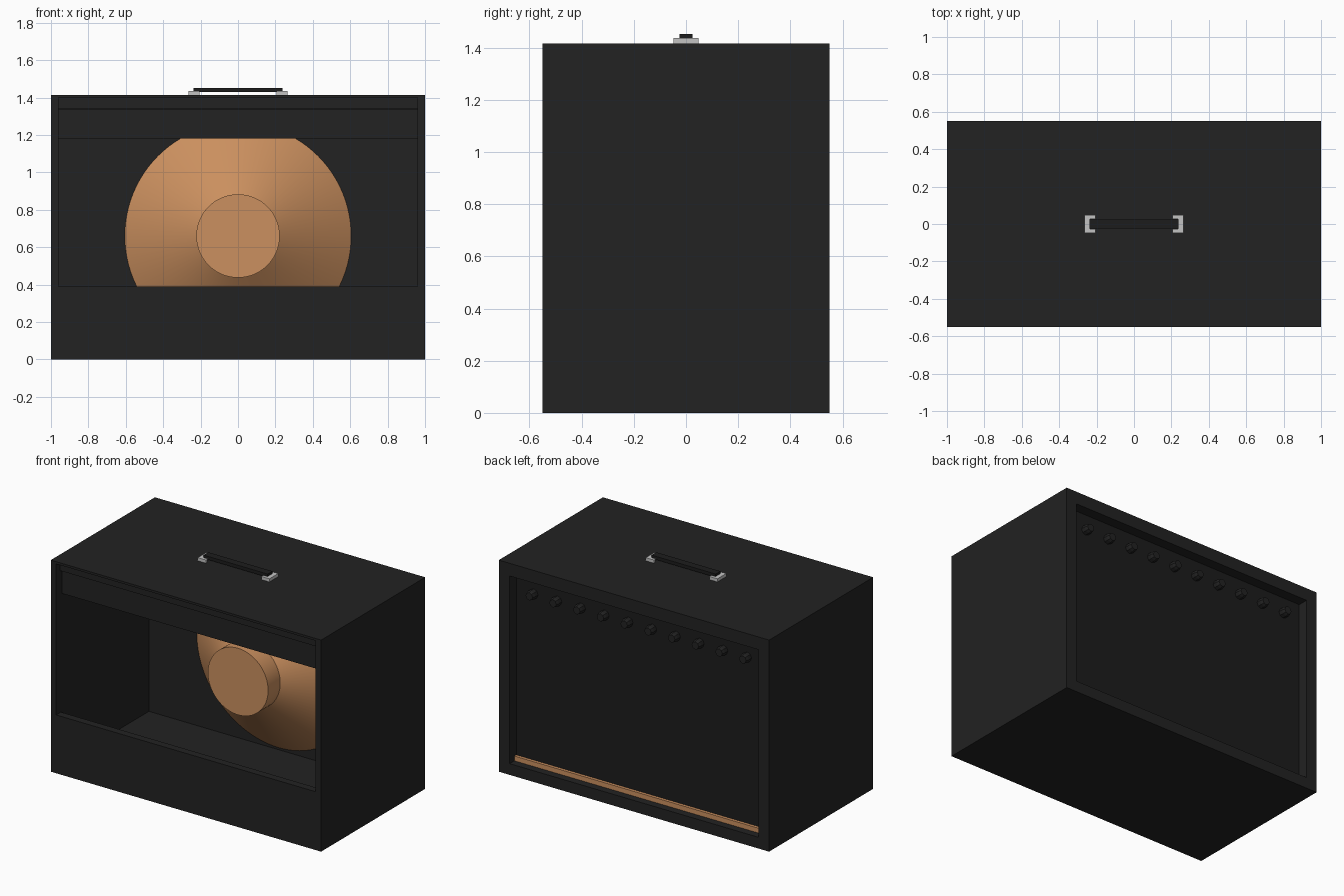
import bpy, bmesh, math

if "Cube" in bpy.data.objects:
    bpy.data.objects.remove(bpy.data.objects["Cube"])


def mat(name, rgb):
    m = bpy.data.materials.new(name)
    m.diffuse_color = (*rgb, 1)
    m.use_nodes = True
    m.node_tree.nodes["Principled BSDF"].inputs["Base Color"].default_value = m.diffuse_color
    return m


BLACK = mat("black_covering", (0.016, 0.016, 0.016))
CLOTH = mat("grille_black", (0.012, 0.012, 0.012))
COPPER = mat("copper", (0.60, 0.28, 0.115))
METAL = mat("light_metal", (0.55, 0.55, 0.55))


def finish(name, bm, material, smooth=False):
    bmesh.ops.recalc_face_normals(bm, faces=bm.faces)
    me = bpy.data.meshes.new(name)
    bm.to_mesh(me)
    bm.free()
    me.materials.append(material)
    ob = bpy.data.objects.new(name, me)
    bpy.context.collection.objects.link(ob)
    if smooth:
        bpy.ops.object.select_all(action='DESELECT')
        ob.select_set(True)
        bpy.context.view_layer.objects.active = ob
        bpy.ops.object.shade_smooth_by_angle(angle=math.radians(35))
    return ob


def box(name, x, y, z, material):
    bm = bmesh.new()
    bmesh.ops.create_cube(bm, size=1)
    for v in bm.verts:
        v.co = [r[0] if c < 0 else r[1] for c, r in zip(v.co, (x, y, z))]
    return finish(name, bm, material)


def ring(name, outer, inner, y0, y1, material):
    """Rectangular frame; outer and inner are (half width, bottom, top)."""
    bm = bmesh.new()
    loops = []
    for (w, b, t), y in ((outer, y0), (inner, y0), (inner, y1), (outer, y1)):
        loops.append([bm.verts.new(p) for p in
                      ((-w, y, b), (w, y, b), (w, y, t), (-w, y, t))])
    for i in range(4):
        a, b = loops[i], loops[(i + 1) % 4]
        for j in range(4):
            k = (j + 1) % 4
            bm.faces.new((a[j], a[k], b[k], b[j]))
    return finish(name, bm, material)


def lathe(name, profile, cx, cz, n, material):
    """Spin (radius, y) points about a line along y."""
    bm = bmesh.new()
    rings = []
    for r, y in profile:
        rings.append([bm.verts.new((cx + r * math.cos(2 * math.pi * i / n), y,
                                    cz + r * math.sin(2 * math.pi * i / n)))
                      for i in range(n)])
    for a, b in zip(rings, rings[1:]):
        for i in range(n):
            k = (i + 1) % n
            bm.faces.new((a[i], a[k], b[k], b[i]))
    bm.faces.new(rings[0])
    bm.faces.new(rings[-1])
    return finish(name, bm, material, n > 12)


# Cabinet shell and the wider frame around the grille
ring("cabinet_shell", (1, 0, 1.415), (0.96, 0.04, 1.40), -0.55, 0.43, BLACK)
ring("grille_frame", (1, 0, 1.415), (0.92, 0.075, 1.33), 0.43, 0.55, BLACK)

# Panels on the open side
box("lower_panel", (-0.96, 0.96), (-0.55, -0.50), (0.04, 0.39), BLACK)
box("upper_panel", (-0.96, 0.96), (-0.49, -0.45), (1.18, 1.335), BLACK)
box("upper_rail", (-0.96, 0.96), (-0.51, -0.45), (1.34, 1.40), BLACK)

# Speaker board with grille, and the piping along its bottom edge
box("speaker_board", (-0.96, 0.96), (0.43, 0.45), (0.04, 1.40), BLACK)
box("grille", (-0.92, 0.92), (0.45, 0.48), (0.075, 1.33), CLOTH)
box("piping", (-0.92, 0.92), (0.48, 0.50), (0.075, 0.107), COPPER)

# Speaker: magnet and cone basket
lathe("speaker_magnet", [(0.223, 0.0), (0.223, 0.13)], 0, 0.66, 64, COPPER)
lathe("speaker_cone", [(0.2, 0.11), (0.605, 0.428)], 0, 0.66, 96, COPPER)

# Control knobs
for i in range(10):
    lathe(f"knob_{i + 1}", [(0.032, 0.48), (0.032, 0.51), (0.026, 0.53)],
          -0.79 + i * 1.58 / 9, 1.22, 8, BLACK)

# Handle: bar held by two C-shaped brackets
box("handle_bar", (-0.237, 0.237), (-0.025, 0.025), (1.43, 1.452), CLOTH)
for s, side in ((-1, "left"), (1, "right")):
    bm = bmesh.new()
    outline = [(0.265, -0.047), (0.265, 0.047), (0.205, 0.047), (0.205, 0.027),
               (0.235, 0.027), (0.235, -0.027), (0.205, -0.027), (0.205, -0.047)]
    f = bm.faces.new([bm.verts.new((s * x, y, 1.414)) for x, y in outline])
    up = bmesh.ops.extrude_face_region(bm, geom=[f])["geom"]
    bmesh.ops.translate(bm, vec=(0, 0, 0.022),
                        verts=[g for g in up if isinstance(g, bmesh.types.BMVert)])
    finish(f"handle_bracket_{side}", bm, METAL)
